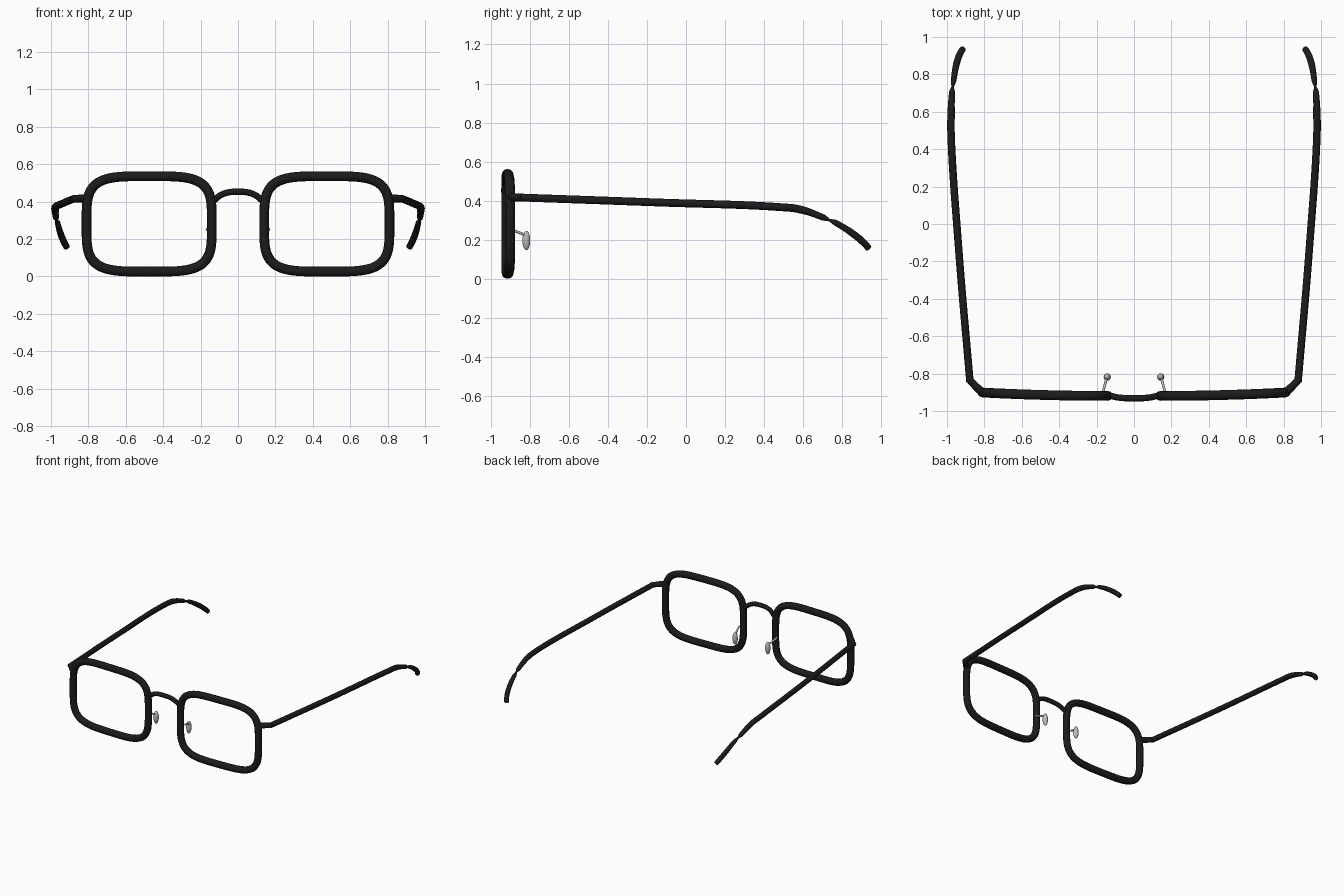
import bpy
from math import cos, sin, pi, copysign, radians
from mathutils import Vector

cube = bpy.data.objects.get("Cube")
if cube:
    bpy.data.objects.remove(cube)


def material(name, colour, metallic=0.0, roughness=0.5):
    m = bpy.data.materials.new(name)
    m.use_nodes = True
    m.diffuse_color = colour
    bsdf = m.node_tree.nodes["Principled BSDF"]
    bsdf.inputs["Base Color"].default_value = colour
    bsdf.inputs["Roughness"].default_value = roughness
    return m


black = material("black plastic", (0.011, 0.011, 0.011, 1))
silver = material("silver grey", (0.5, 0.5, 0.5, 1))


def finish(obj, name, mat):
    obj.name = obj.data.name = name
    obj.data.materials.clear()
    obj.data.materials.append(mat)
    bpy.ops.object.select_all(action='DESELECT')
    obj.select_set(True)
    bpy.context.view_layer.objects.active = obj
    bpy.ops.object.shade_smooth_by_angle(angle=radians(50))


def tube(name, points, radii, mat, closed=False, smooth_path=True):
    """Round tube along a path, with one radius per point."""
    cu = bpy.data.curves.new(name, 'CURVE')
    cu.dimensions = '3D'
    cu.bevel_depth = 1.0
    cu.bevel_resolution = 4
    cu.use_fill_caps = True
    cu.resolution_u = 10
    if smooth_path:
        sp = cu.splines.new('BEZIER')
        sp.bezier_points.add(len(points) - 1)
        for bp, p, r in zip(sp.bezier_points, points, radii):
            bp.co, bp.radius = p, r
            bp.handle_left_type = bp.handle_right_type = 'AUTO'
    else:
        sp = cu.splines.new('POLY')
        sp.points.add(len(points) - 1)
        for pt, p, r in zip(sp.points, points, radii):
            pt.co, pt.radius = (*p, 1), r
    sp.use_cyclic_u = closed
    obj = bpy.data.objects.new(name, cu)
    bpy.context.collection.objects.link(obj)
    bpy.ops.object.select_all(action='DESELECT')
    obj.select_set(True)
    bpy.context.view_layer.objects.active = obj
    bpy.ops.object.convert(target='MESH')
    obj = bpy.context.view_layer.objects.active
    finish(obj, name, mat)
    return obj


def rim_path(s, count=96):
    """Squarish superellipse that sweeps gently back at the outer side."""
    path = []
    for i in range(count):
        a = 2 * pi * i / count
        u = copysign(abs(cos(a)) ** 0.5, cos(a))
        v = copysign(abs(sin(a)) ** 0.5, sin(a))
        x = 0.475 + 0.335 * u
        path.append((s * x, -0.919 + 0.018 * ((u + 1) / 2) ** 2, 0.281 + 0.255 * v))
    return path


for side, s in (("left", 1), ("right", -1)):
    def flip(points):
        return [Vector((s * x, y, z)) for x, y, z in points]

    # Lens rim
    path = rim_path(s)
    tube(side + "_rim", path, [0.026] * len(path), black, True, False)

    # Corner piece joining rim and temple
    tube(side + "_end_piece",
         flip([(0.80, -0.902, 0.417), (0.826, -0.888, 0.417), (0.876, -0.838, 0.416)]),
         [0.019, 0.022, 0.019], black, smooth_path=False)

    # Temple arm running back
    tube(side + "_temple",
         flip([(0.877, -0.845, 0.416), (0.936, -0.15, 0.391), (0.978, 0.48, 0.367),
               (0.978, 0.58, 0.356), (0.973, 0.705, 0.313), (0.970, 0.735, 0.300)]),
         [0.020, 0.020, 0.020, 0.020, 0.016, 0.006], black)

    # Curved ear tip with a pinched neck
    tube(side + "_ear_tip",
         flip([(0.970, 0.73, 0.302), (0.965, 0.765, 0.287), (0.948, 0.86, 0.227),
               (0.928, 0.915, 0.180), (0.915, 0.936, 0.156)]),
         [0.006, 0.015, 0.018, 0.018, 0.017], black)

    # Nose pad and its wire
    tube(side + "_pad_wire",
         flip([(0.166, -0.90, 0.254), (0.145, -0.818, 0.222)]),
         [0.007, 0.007], silver, smooth_path=False)
    bpy.ops.mesh.primitive_uv_sphere_add(segments=20, ring_count=12, radius=1,
                                         location=(s * 0.143, -0.818, 0.196))
    pad = bpy.context.object
    pad.scale = (0.019, 0.020, 0.049)
    finish(pad, side + "_nose_pad", silver)

# Bridge arching between the rims
tube("bridge",
     [(-0.135, -0.916, 0.402), (-0.08, -0.928, 0.441), (0, -0.932, 0.453),
      (0.08, -0.928, 0.441), (0.135, -0.916, 0.402)],
     [0.017] * 5, black)
